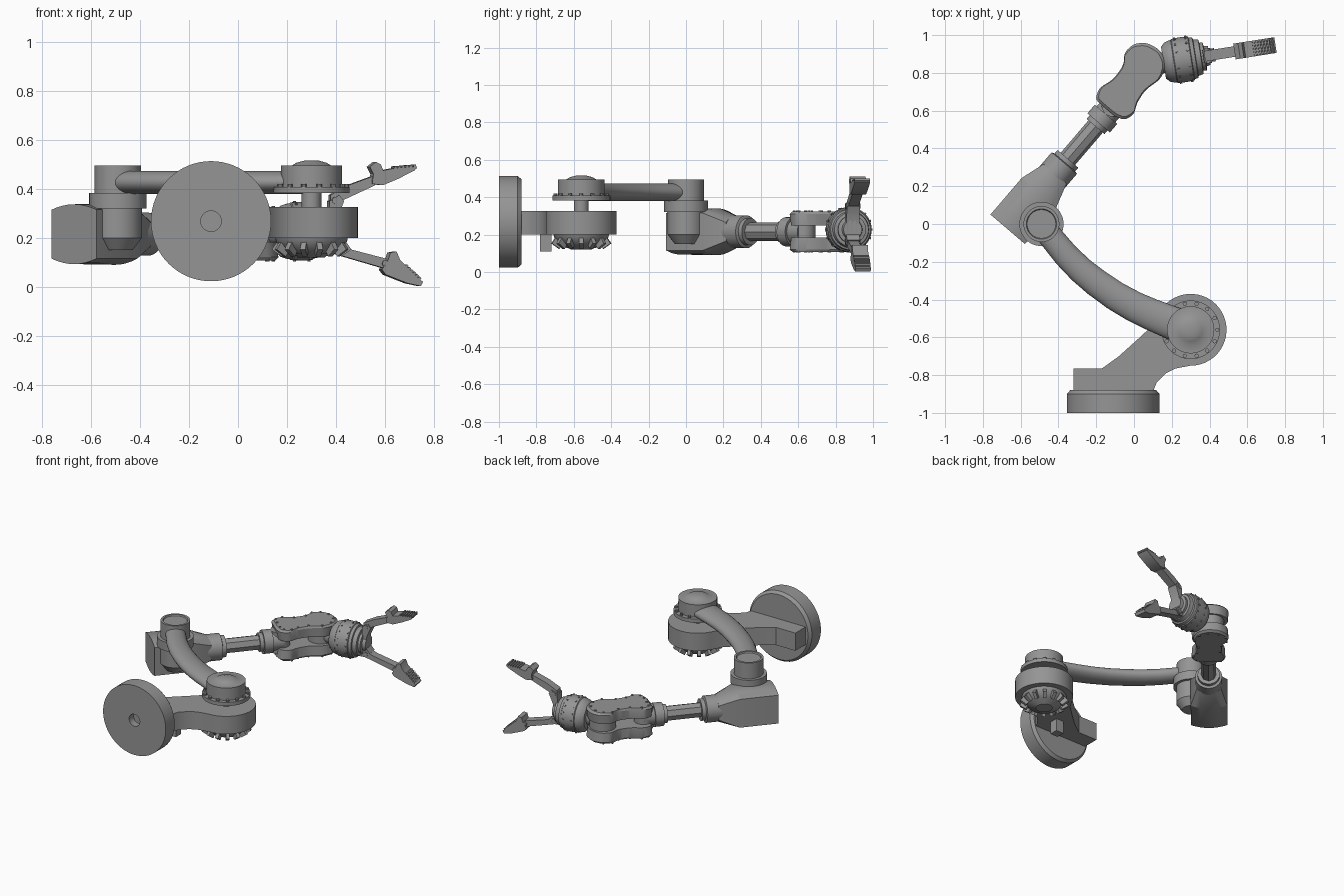
import bpy, bmesh, math
from mathutils import Matrix, Vector

if "Cube" in bpy.data.objects:
    bpy.data.objects.remove(bpy.data.objects["Cube"])

grey = bpy.data.materials.new("machine grey")
grey.diffuse_color = (0.3, 0.3, 0.3, 1)
grey.use_nodes = True
grey.node_tree.nodes["Principled BSDF"].inputs["Base Color"].default_value = grey.diffuse_color


def loft(name, rings, m=Matrix(), angle=32):
    """Skin a row of equal-length closed rings and cap both ends."""
    bm = bmesh.new()
    vs = [[bm.verts.new(m @ Vector(p)) for p in r] for r in rings]
    n = len(vs[0])
    for a, b in zip(vs, vs[1:]):
        for i in range(n):
            j = (i + 1) % n
            bm.faces.new((a[i], a[j], b[j], b[i]))
    bm.faces.new(vs[0][::-1])
    bm.faces.new(vs[-1])
    bmesh.ops.recalc_face_normals(bm, faces=bm.faces)
    me = bpy.data.meshes.new(name)
    bm.to_mesh(me)
    bm.free()
    me.materials.append(grey)
    me.shade_smooth()
    me.set_sharp_from_angle(angle=math.radians(angle))
    ob = bpy.data.objects.new(name, me)
    bpy.context.collection.objects.link(ob)
    return ob


def lathe(name, prof, m, n=48):
    """Turn a (radius, height) profile about local z."""
    return loft(name, [[(r * math.cos(2 * math.pi * i / n), r * math.sin(2 * math.pi * i / n), h)
                        for i in range(n)] for r, h in prof], m)


def prism(name, pts, a, b, m=Matrix()):
    return loft(name, [[(x, y, h) for x, y in pts] for h in (a, b)], m)


def box(name, c, s, m=Matrix()):
    x, y, z = (v / 2 for v in s)
    return prism(name, [(-x, -y), (x, -y), (x, y), (-x, y)], -z, z, m @ Matrix.Translation(c))


def at(x, y, z=0.0):
    return Matrix.Translation((x, y, z))


def rot(deg, axis):
    return Matrix.Rotation(math.radians(deg), 4, axis)


def rounded(pts, times=2):
    """Corner-cutting for soft outlines."""
    for _ in range(times):
        out = []
        for i, p in enumerate(pts):
            q = pts[(i + 1) % len(pts)]
            out += [(p[0] * .8 + q[0] * .2, p[1] * .8 + q[1] * .2),
                    (p[0] * .2 + q[0] * .8, p[1] * .2 + q[1] * .8)]
        pts = out
    return pts


# Base disc with centre hole
lathe("base_disc", [(.042, -.95), (.042, -1), (.245, -1), (.245, -.9), (.228, -.88)],
      at(-.11, 0, .268) @ rot(-90, 'X'), 64)

# Base bracket: foot flowing into the round shoulder housing
sx, sy = .3, -.56
outline = [(-.32, -.89), (-.32, -.765), (-.17, -.765), (-.08, -.70), (.02, -.61), (.09, -.545)]
outline += [(sx + .19 * math.cos(math.radians(a)), sy + .19 * math.sin(math.radians(a)))
            for a in range(150, -96, -8)]
outline += [(.22, -.765), (.17, -.79), (.12, -.84), (.10, -.89)]
prism("base_bracket", outline, .2, .325)
box("bracket_peg", (.03, -.75, .16), (.06, .06, .1))

# Shoulder joint: ribbed hub below, neck, bolted flange and cap above
lathe("shoulder_hub", [(.15, .21), (.145, .185), (.125, .16), (.10, .135), (.06, .125), (.055, .12)], at(sx, sy))
lathe("shoulder_neck", [(.04, .31), (.04, .39)], at(sx, sy), 32)
lathe("shoulder_flange", [(.155, .382), (.155, .408)], at(sx, sy))
lathe("shoulder_cap", [(.125, .40), (.125, .495), (.08, .495), (.062, .506), (.03, .515)], at(sx, sy))
for i in range(14):
    m = at(sx, sy) @ rot(i * 360 / 14, 'Z')
    lathe("flange_bolt", [(.011, .40), (.011, .42)], m @ at(.141, 0), 10)
    box("hub_rib", (.125, 0, .163), (.05, .022, .06), m @ at(.125, 0, .163) @ rot(-35, 'Y') @ at(-.125, 0, -.163))

# Curved upper arm
path = [(-.49, 0), (-.44, -.068), (-.36, -.165), (-.28, -.245), (-.2, -.31), (-.1, -.38),
        (0, -.437), (.09, -.478), (.18, -.515), (.3, -.56)]
rings = []
for i, p in enumerate(path):
    a, b = Vector(path[max(i - 1, 0)]), Vector(path[min(i + 1, len(path) - 1)])
    d = (b - a).normalized()
    w = .062 + .028 * i / (len(path) - 1)
    ring = []
    for k in range(28):
        t = 2 * math.pi * k / 28
        ring.append((p[0] - d.y * w * math.cos(t), p[1] + d.x * w * math.cos(t), .426 + .047 * math.sin(t)))
    rings.append(ring)
loft("upper_arm", rings)

# Elbow joint
lathe("elbow_cap", [(.095, .37), (.095, .495), (.08, .495), (.076, .487)], at(-.49, 0))
lathe("elbow_collar", [(.117, .32), (.117, .383)], at(-.49, 0))
lathe("elbow_post", [(.06, .15), (.098, .20), (.098, .33)], at(-.49, 0))

# Forearm frame: local x runs along the forearm
d = Vector((.65, .76, 0)).normalized()
F = at(-.76 * .49, .65 * .49, .215) @ rot(math.degrees(math.atan2(d.y, d.x)), 'Z')
along = F @ rot(90, 'Y')


def block_ring(u, w, edge, mid):
    top = [(w * c, edge + (mid - edge) * (1 - c * c)) for c in (-1, -.75, -.5, -.25, 0, .25, .5, .75, 1)]
    return [(u, v, z) for v, z in top] + [(u, v, -z) for v, z in reversed(top)]


loft("elbow_block", [block_ring(-.456, .12, .1, .122), block_ring(-.2, .12, .1, .125),
                     block_ring(-.07, .08, .05, .085)], F, 20)
lathe("forearm_collar", [(.088, -.11), (.088, .005), (.072, .01), (.072, .035)], along)
lathe("forearm_shaft", [(.05, .02), (.05, .33)], along, 8)
lathe("wrist_collar", [(.062, .26), (.062, .285), (.078, .285), (.078, .345), (.065, .345), (.065, .42)], along)

# Wrist bracket: two dog-bone cheeks with a slot between, joined by cores
bone = [(-.205, .66), (-.185, .72), (-.11, .765), (-.055, .84), (-.05, .91), (0, .955), (.07, .96), (.14, .92),
        (.17, .85), (.145, .77), (.06, .71), (.015, .64), (0, .58), (-.05, .55), (-.1, .57), (-.16, .62)]
soft = rounded(bone)
cx, cy = -.02, .755
for side in (-1, 1):
    steps = [(.032, .96), (.095, 1.0), (.108, .93)]
    loft("wrist_cheek", [[(cx + (x - cx) * s, cy + (y - cy) * s, .216 + side * h) for x, y in soft]
                         for h, s in steps], angle=25)
    for x, y in bone:
        lathe("cheek_bolt", [(.007, .098), (.007, .113)],
              at(cx + (x - cx) * .86, cy + (y - cy) * .86, .216) @ Matrix.Diagonal((1, 1, side, 1)), 8)
lathe("wrist_pivot_core", [(.085, .14), (.085, .29)], at(.055, .85))
lathe("wrist_root_core", [(.062, .14), (.062, .29)], at(-.11, .63))

# Rotating wrist barrel
H = at(.26, .87, .227) @ rot(9, 'Z')
spin = H @ rot(90, 'Y')
lathe("wrist_neck", [(.055, -.2), (.055, -.08)], spin, 32)
lathe("wrist_barrel", [(.085, -.105), (.105, -.085), (.113, -.06), (.113, -.05), (.118, -.046), (.12, 0),
                       (.118, .042), (.112, .046), (.108, .065), (.098, .068), (.092, .095),
                       (.075, .098), (.075, .115), (.055, .118), (.05, .14)], spin)
for i in range(16):
    m = spin @ rot(i * 22.5, 'Z')
    for h in (-.03, .03):
        lathe("barrel_bolt", [(.006, .112), (.006, .124)], m @ at(0, 0, h) @ rot(90, 'Y'), 8)

# Gripper outlines are drawn in (x, z) and extruded across the hand
G = H @ at(-.26, 0, -.227) @ rot(90, 'X')
prism("palm", [(.36, .14), (.40, .14), (.425, .17), (.40, .2), (.40, .28), (.43, .35), (.41, .375), (.37, .35)],
      -.035, .035, G)


def finger(side, bar, tip, t0, t1):
    prism(side + "_finger_bar", bar, -.028, .028, G)
    prism(side + "_finger_tip", tip, -.042, .042, G)
    a, b = Vector(t0), Vector(t1)
    ang = math.degrees(math.atan2(b.y - a.y, b.x - a.x))
    for i in range(6):
        p = a.lerp(b, i / 5)
        prism(side + "_finger_tooth", [(-.007, -.01), (.007, -.01), (.006, .008), (-.003, .008)],
              -.042, .042, G @ at(p.x, p.y) @ rot(ang, 'Z'))
    # Hinge pins at the two bar ends
    for x, z in ((bar[0][0] + .02, (bar[0][1] + bar[-1][1]) / 2), ((bar[1][0] + bar[2][0]) / 2,
                                                                    (bar[1][1] + bar[2][1]) / 2)):
        lathe(side + "_hinge_pin", [(.015, -.04), (.015, .04)], G @ at(x, z), 16)


finger("upper", [(.375, .33), (.56, .415), (.56, .455), (.45, .415), (.375, .375)],
       [(.545, .42), (.59, .415), (.65, .44), (.72, .475), (.73, .49), (.64, .485), (.59, .475), (.58, .5),
        (.56, .51), (.535, .49), (.55, .46)], (.64, .484), (.72, .491))
finger("lower", [(.375, .14), (.60, .075), (.605, .115), (.45, .155), (.375, .185)],
       [(.60, .05), (.69, .015), (.745, .003), (.755, .02), (.74, .032), (.69, .08), (.66, .11), (.645, .145),
        (.62, .14), (.61, .11), (.585, .07)], (.685, .084), (.738, .034))
